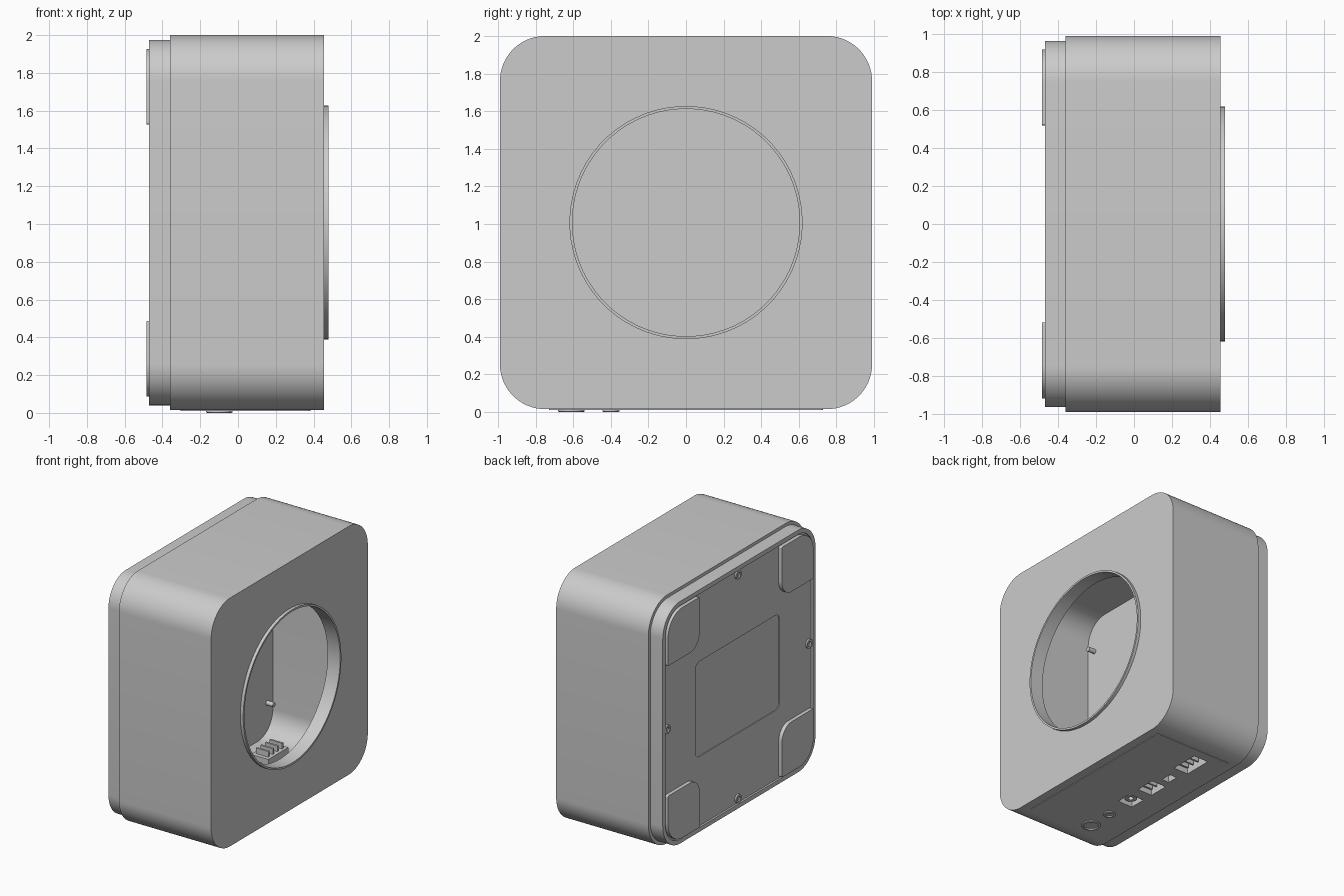
import bpy, bmesh, math

if "Cube" in bpy.data.objects:
    bpy.data.objects.remove(bpy.data.objects["Cube"])

SEG = 16  # points per rounded corner, so every loop has 64 points
CZ = 1.0075

grey = bpy.data.materials.new("plain_grey")
grey.diffuse_color = (0.6, 0.6, 0.6, 1)
grey.use_nodes = True
grey.node_tree.nodes["Principled BSDF"].inputs["Base Color"].default_value = grey.diffuse_color


def rounded(a0, a1, b0, b1, radii):
    """Rounded rectangle; radii in order ++, -+, --, +-."""
    if not isinstance(radii, (list, tuple)):
        radii = [radii] * 4
    pts = []
    for q, (sa, sb) in enumerate([(1, 1), (-1, 1), (-1, -1), (1, -1)]):
        r = radii[q]
        ca = a1 - r if sa > 0 else a0 + r
        cb = b1 - r if sb > 0 else b0 + r
        for i in range(SEG):
            t = math.pi / 2 * (q + i / (SEG - 1))
            pts.append((ca + r * math.cos(t), cb + r * math.sin(t)))
    return pts


def circle(a, b, r):
    n = SEG * 4
    return [(a + r * math.cos(2 * math.pi * (i + .5) / n),
             b + r * math.sin(2 * math.pi * (i + .5) / n)) for i in range(n)]


def loft(name, sections, axis="x", closed=False):
    """Bridge (profile, position) sections along x or z; cap or close the ends."""
    bm = bmesh.new()
    rings = []
    for prof, d in sections:
        rings.append([bm.verts.new((d, a, b) if axis == "x" else (a, b, d)) for a, b in prof])
    pairs = list(zip(rings, rings[1:]))
    if closed:
        pairs.append((rings[-1], rings[0]))
    for r0, r1 in pairs:
        for i in range(len(r0)):
            j = (i + 1) % len(r0)
            bm.faces.new((r0[i], r0[j], r1[j], r1[i]))
    if not closed:
        bm.faces.new(rings[0])
        bm.faces.new(rings[-1])
    return finish(name, bm)


def boxes(name, items):
    """One object made of boxes given as (x0, x1, y0, y1, z0, z1)."""
    bm = bmesh.new()
    for x0, x1, y0, y1, z0, z1 in items:
        vs = bmesh.ops.create_cube(bm, size=1)["verts"]
        for v in vs:
            v.co = (x1 if v.co.x > 0 else x0, y1 if v.co.y > 0 else y0, z1 if v.co.z > 0 else z0)
    return finish(name, bm)


def finish(name, bm):
    bmesh.ops.recalc_face_normals(bm, faces=bm.faces)
    me = bpy.data.meshes.new(name)
    bm.to_mesh(me)
    bm.free()
    me.materials.append(grey)
    ob = bpy.data.objects.new(name, me)
    bpy.context.collection.objects.link(ob)
    return ob


def cut(ob, cutter):
    bpy.context.view_layer.objects.active = ob
    m = ob.modifiers.new("cut", "BOOLEAN")
    m.operation, m.solver, m.object = "DIFFERENCE", "EXACT", cutter
    bpy.ops.object.modifier_apply(modifier=m.name)


# hollow body with round front opening and collar
outer = rounded(-.99, .99, .015, 2.0, .24)
inner = rounded(-.94, .94, .065, 1.95, .19)
wide, bore = circle(0, CZ, .62), circle(0, CZ, .605)
body = loft("body_shell", [(outer, -.36), (outer, .455), (wide, .455), (wide, .48), (bore, .48),
                           (bore, .37), (wide, .37), (wide, .40), (inner, .40), (inner, -.36)],
            closed=True)

# flush connector panel underneath
panel = loft("connector_panel", [(rounded(-.305, .385, -.73, .73, .02), z) for z in (.011, .02)], "z")

# sockets cut through the bottom
ports = boxes("port_cutter", [(-.16, -.03, -.215, -.085, -.1, .2), (-.16, -.03, .01, .17, -.1, .2),
                              (-.135, -.07, .235, .325, -.1, .2), (-.16, -.03, .42, .65, -.1, .2)])
cut(body, ports)
cut(panel, ports)
bpy.data.objects.remove(ports)

# back cover with rim and shallow centre recess
cover_o = rounded(-.965, .965, .04, 1.975, .22)
cover_i = rounded(-.93, .93, .075, 1.94, .185)
cover = loft("back_cover", [(cover_o, -.35), (cover_o, -.47), (cover_i, -.47), (cover_i, -.455)])
label = loft("recess_cutter", [(rounded(-.53, .53, .63, 1.39, .05), x) for x in (-.5, -.449)])
cut(cover, label)
bpy.data.objects.remove(label)

# corner feet on the back, and pins inside the cover
for sy in (-1, 1):
    for sz in (-1, 1):
        q = {(1, 1): 0, (-1, 1): 1, (-1, -1): 2, (1, -1): 3}[(sy, sz)]
        radii = [.01] * 4
        radii[q], radii[(q + 2) % 4] = .18, .12
        y0, y1 = sorted((sy * .52, sy * .92))
        z0, z1 = sorted((CZ + sz * .52, CZ + sz * .92))
        pad = rounded(y0, y1, z0, z1, radii)
        loft("rear_foot", [(pad, -.45), (pad, -.485)])
        loft("inner_pin", [(circle(sy * .87, CZ + sz * .68, .018), x) for x in (-.352, -.29)])

# screws at the middle of each back edge
for y, z in ((.895, CZ), (-.895, CZ), (0, CZ + .895), (0, CZ - .895)):
    o, i = circle(y, z, .035), circle(y, z, .02)
    loft("back_screw", [(o, -.45), (o, -.468), (i, -.468), (i, -.458)])

# dished round buttons underneath
for name, y, r in (("large_button", -.61, .07), ("small_button", -.4, .045)):
    loft(name, [(circle(-.1, y, r), .03), (circle(-.1, y, r), .003), (circle(-.1, y, r - .006), 0),
                (circle(-.1, y, r - .015), 0), (circle(-.1, y, r - .018), .009)], "z")

# socket housings with pins inside the body
for name, y0, y1, n in (("jack_socket", -.215, -.085, 0), ("medium_socket", .01, .17, 3),
                        ("small_socket", .235, .325, 0), ("large_socket", .42, .65, 4)):
    h, w = .13, .012
    parts = [(-.172, -.16, y0 - w, y1 + w, .05, h), (-.03, -.018, y0 - w, y1 + w, .05, h),
             (-.16, -.03, y0 - w, y0, .05, h), (-.16, -.03, y1, y1 + w, .05, h),
             (-.172, -.018, y0 - w, y1 + w, h, h + .01)]
    for k in range(n):
        y = y0 + (y1 - y0) * (k + .5) / n
        parts.append((-.14, -.05, y - .008, y + .008, .04, h))
        parts.append((-.15, -.04, y - .008, y + .008, h + .01, h + .055))
    boxes(name, parts)
ring_o, ring_i = circle(-.095, -.15, .045), circle(-.095, -.15, .02)
loft("jack_barrel", [(ring_o, .13), (ring_o, .03), (ring_i, .03), (ring_i, .11)], "z")

# smooth curves, keep edges crisp
for ob in bpy.context.scene.objects:
    ob.select_set(True)
    bpy.context.view_layer.objects.active = ob
bpy.ops.object.shade_smooth_by_angle(angle=math.radians(30))
